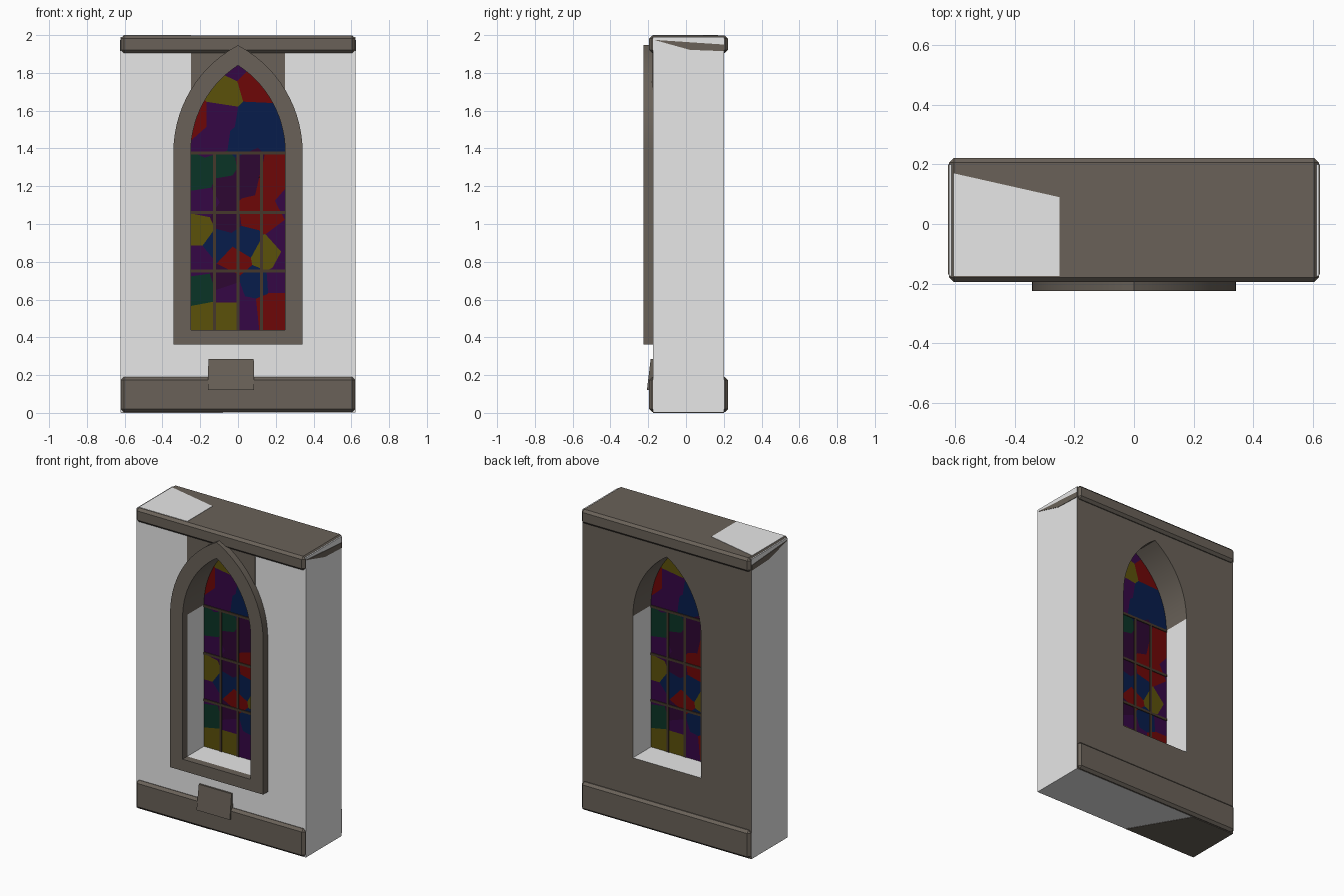
import bpy, bmesh, math
from mathutils import Vector

if "Cube" in bpy.data.objects:
    bpy.data.objects.remove(bpy.data.objects["Cube"])


def material(name, rgb):
    m = bpy.data.materials.new(name)
    m.diffuse_color = (*rgb, 1)
    m.use_nodes = True
    m.node_tree.nodes["Principled BSDF"].inputs["Base Color"].default_value = m.diffuse_color
    return m


STONE = material("stone", (0.142, 0.121, 0.099))
WHITE = material("plaster", (0.8, 0.8, 0.8))
LEAD = material("window_bar", (0.058, 0.038, 0.024))
GLASS = {
    "R": material("red_glass", (0.155, 0.002, 0.002)),
    "Y": material("yellow_glass", (0.105, 0.082, 0.003)),
    "G": material("green_glass", (0.003, 0.034, 0.019)),
    "B": material("blue_glass", (0.002, 0.012, 0.07)),
    "P": material("purple_glass", (0.036, 0.002, 0.06)),
    "D": material("plum_glass", (0.026, 0.002, 0.032)),
}


def finish(bm, name, mats, rule=None, smooth=True):
    bmesh.ops.recalc_face_normals(bm, faces=bm.faces[:])
    bm.normal_update()
    if rule:
        for f in bm.faces:
            f.material_index = rule(f)
    me = bpy.data.meshes.new(name)
    bm.to_mesh(me)
    bm.free()
    ob = bpy.data.objects.new(name, me)
    bpy.context.collection.objects.link(ob)
    for m in mats:
        me.materials.append(m)
    if smooth:
        bpy.ops.object.select_all(action='DESELECT')
        ob.select_set(True)
        bpy.context.view_layer.objects.active = ob
        bpy.ops.object.shade_smooth_by_angle(angle=math.radians(30))
    return ob


def prism(name, loops, lo, hi, axis, mats, rule=None):
    """Extrude a 2D outline (with optional holes) along an axis."""
    place = {"x": lambda u, v, d: (d, u, v),
             "y": lambda u, v, d: (u, d, v),
             "z": lambda u, v, d: (u, v, d)}[axis]
    bm = bmesh.new()
    caps = [[], []]
    for loop in loops:
        a, b = [[bm.verts.new(place(u, v, d)) for u, v in loop] for d in (lo, hi)]
        n = len(loop)
        for i in range(n):
            j = (i + 1) % n
            bm.faces.new((a[i], a[j], b[j], b[i]))
            caps[0].append(bm.edges.get((a[i], a[j])))
            caps[1].append(bm.edges.get((b[i], b[j])))
    for edges in caps:
        bmesh.ops.triangle_fill(bm, edges=edges, use_beauty=True)
    return finish(bm, name, mats, rule)


def box(name, x, y, z, mat, bevel=0.0):
    bm = bmesh.new()
    bmesh.ops.create_cube(bm, size=1)
    for v in bm.verts:
        v.co = [r[0] + (c + 0.5) * (r[1] - r[0]) for c, r in zip(v.co, (x, y, z))]
    if bevel:
        bmesh.ops.bevel(bm, geom=bm.edges[:], offset=bevel, segments=1,
                        affect='EDGES', profile=0.5)
    return finish(bm, name, [mat], smooth=False)


SPRING, CENTRE, HALF = 1.38, 0.298, 0.25


def arch_side(offset, n=14):
    """Right half of the pointed arch, springing to apex."""
    r = HALF + CENTRE + offset
    top = math.acos(CENTRE / r)
    return [(r * math.cos(top * i / n) - CENTRE, SPRING + r * math.sin(top * i / n))
            for i in range(n + 1)]


def arch(offset, bottom):
    right = arch_side(offset)
    left = [(-x, z) for x, z in reversed(right[:-1])]
    w = HALF + offset
    return [(-w, bottom), (w, bottom)] + right + left


opening = arch(0, 0.44)


# Wall: plaster front, sides, sill and jambs; stone back and arch soffit
def wall_rule(f):
    c = f.calc_center_median()
    if f.normal.y > 0.9:
        return 0
    in_arch = abs(c.x) < 0.3 and SPRING < c.z < 1.9 and abs(f.normal.y) < 0.5
    return 0 if in_arch else 1


rect = [(-0.621, 0.002), (0.621, 0.002), (0.621, 1.99), (-0.621, 1.99)]
prism("wall", [rect, opening], -0.175, 0.2, "y", [STONE, WHITE], wall_rule)

# Raised window surround
prism("window_surround", [arch(0.092, 0.363), opening], -0.224, -0.174, "y", [STONE])

# Stone strip above the arch
curve = [p for p in arch_side(0.04) if p[0] < 0.25]
strip = [(0.25, 1.93)] + [(0.25, curve[0][1])] + curve
strip += [(-x, z) for x, z in reversed(strip[:-1])]
prism("stone_strip", [strip], -0.18, -0.174, "y", [STONE])

# Top and bottom courses
box("top_course", (-0.62, 0.62), (-0.195, 0.222), (1.905, 1.998), STONE, 0.016)
box("bottom_course", (-0.62, 0.62), (-0.195, 0.222), (0.004, 0.19), STONE, 0.016)

# Plaster patch on the top, stone patch underneath
prism("top_patch", [[(-0.605, -0.175), (-0.25, -0.175), (-0.25, 0.09), (-0.605, 0.17)]],
      1.995, 2.0, "z", [WHITE])
prism("under_patch", [[(-0.62, -0.175), (-0.08, -0.175), (-0.3, 0.2), (-0.62, 0.2)]],
      0.0, 0.005, "z", [STONE])

# Exposed stone wedges at the ends of the top course
wedge = [(-0.17, 1.975), (0.02, 1.922), (0.2, 1.915), (0.2, 1.95)]
for side, s in (("left", -1), ("right", 1)):
    prism(side + "_wedge", [wedge], s * 0.618, s * 0.624, "x", [STONE])

# Loose block leaning at the foot of the wall
block = box("leaning_block", (-0.16, 0.085), (-0.2, -0.172), (0.12, 0.285), STONE)
for v in block.data.vertices:
    if v.co.y < -0.19:
        v.co.y = -0.207 if v.co.z < 0.2 else -0.187
    if v.co.z > 0.2:
        v.co.x *= 0.98

# Stained glass: each pane is the opening clipped half way to its neighbours
panes = [
    ("P", -.01, 1.85), ("Y", -.08, 1.70), ("R", .09, 1.75), ("R", -.235, 1.57),
    ("P", -.1, 1.57), ("P", -.12, 1.44), ("B", .08, 1.54), ("B", .02, 1.42),
    ("B", .18, 1.45), ("G", -.2, 1.25), ("G", -.08, 1.31), ("D", -.06, 1.19),
    ("D", .04, 1.23), ("D", .06, 1.33), ("R", .2, 1.3), ("R", .17, 1.2),
    ("R", .16, 1.05), ("R", .08, 1.06), ("P", -.18, 1.12), ("P", .275, 1.11),
    ("Y", -.21, .97), ("B", -.1, .89), ("D", -.06, 1.04), ("R", -.015, .81),
    ("B", .04, .9), ("Y", .15, .84), ("P", .25, .93), ("P", -.21, .8),
    ("P", .26, .78), ("G", -.19, .66), ("D", -.07, .7), ("B", .09, .69),
    ("P", .22, .7), ("P", -.05, .64), ("Y", -.05, .53), ("Y", -.16, .5),
    ("R", .15, .54), ("R", .22, .57), ("P", .055, .53),
]
colours = list(GLASS)
glass = bmesh.new()
for key, x, z in panes:
    pane = bmesh.new()
    pane.faces.new([pane.verts.new((u, 0, v)) for u, v in opening])
    here = Vector((x, 0, z))
    for _, ox, oz in panes:
        other = Vector((ox, 0, oz))
        if (other - here).length > 1e-4:
            bmesh.ops.bisect_plane(pane, geom=pane.verts[:] + pane.edges[:] + pane.faces[:],
                                   plane_co=(here + other) / 2, plane_no=other - here,
                                   clear_outer=True)
    # The pattern reads the same way round from both sides
    for f in pane.faces:
        for y, flip in ((0.0, 1), (0.01, -1)):
            new = glass.faces.new([glass.verts.new((v.co.x * flip, y, v.co.z))
                                   for v in f.verts])
            new.normal_update()
            if (new.normal.y > 0) != (y > 0):
                new.normal_flip()
            new.material_index = colours.index(key)
    pane.free()
mesh = bpy.data.meshes.new("stained_glass")
glass.to_mesh(mesh)
glass.free()
for m in GLASS.values():
    mesh.materials.append(m)
bpy.context.collection.objects.link(bpy.data.objects.new("stained_glass", mesh))

# Window bars
for i, x in enumerate((-0.125, 0, 0.125)):
    box(f"upright_bar_{i}", (x - 0.008, x + 0.008), (-0.004, 0.014), (0.44, 1.38), LEAD)
for i, z in enumerate((0.75, 1.06, 1.375)):
    box(f"cross_bar_{i}", (-0.25, 0.25), (-0.005, 0.015), (z - 0.008, z + 0.008), LEAD)
